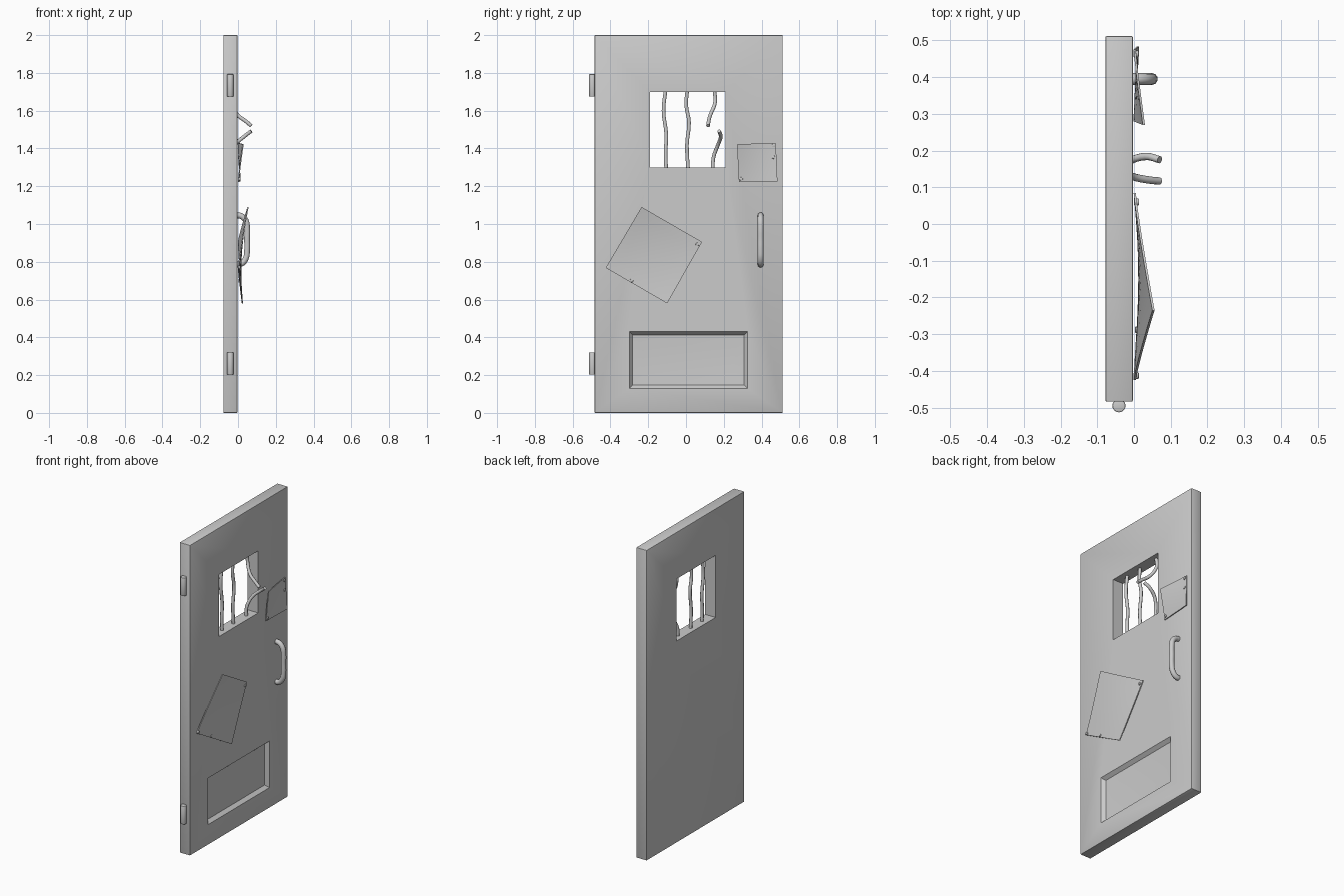
import bpy, bmesh, math
from mathutils import Vector

if "Cube" in bpy.data.objects:
    bpy.data.objects.remove(bpy.data.objects["Cube"])


def mesh_object(name, bm, smooth=None):
    bmesh.ops.recalc_face_normals(bm, faces=bm.faces)
    me = bpy.data.meshes.new(name)
    bm.to_mesh(me)
    bm.free()
    ob = bpy.data.objects.new(name, me)
    bpy.context.collection.objects.link(ob)
    if smooth:
        activate(ob)
        bpy.ops.object.shade_smooth_by_angle(angle=math.radians(smooth))
    return ob


def activate(ob):
    bpy.ops.object.select_all(action='DESELECT')
    ob.select_set(True)
    bpy.context.view_layer.objects.active = ob


def box(name, lo, hi, bevel=0):
    lo, hi = Vector(lo), Vector(hi)
    bm = bmesh.new()
    bmesh.ops.create_cube(bm, size=1)
    for v in bm.verts:
        v.co = (lo + hi) / 2 + v.co * (hi - lo)
    if bevel:
        bmesh.ops.bevel(bm, geom=bm.edges[:], offset=bevel, segments=2,
                        profile=0.5, affect='EDGES')
    return mesh_object(name, bm)


def cut(target, cutter):
    m = target.modifiers.new("cut", 'BOOLEAN')
    m.operation, m.solver, m.object = 'DIFFERENCE', 'EXACT', cutter
    activate(target)
    bpy.ops.object.modifier_apply(modifier=m.name)
    bpy.data.objects.remove(cutter)


def tube(name, pts, r, smooth_path=True):
    cu = bpy.data.curves.new(name, 'CURVE')
    cu.dimensions = '3D'
    cu.bevel_depth, cu.bevel_resolution = r, 3
    cu.use_fill_caps = True
    sp = cu.splines.new('BEZIER')
    sp.bezier_points.add(len(pts) - 1)
    sp.resolution_u = 4
    for bp, p in zip(sp.bezier_points, pts):
        bp.co = p
        bp.handle_left_type = bp.handle_right_type = 'AUTO' if smooth_path else 'VECTOR'
    ob = bpy.data.objects.new(name, cu)
    bpy.context.collection.objects.link(ob)
    activate(ob)
    bpy.ops.object.convert(target='MESH')
    bpy.ops.object.shade_smooth_by_angle(angle=math.radians(50))
    return ob


def cylinder(name, loc, r, depth, axis='Z', bevel=0.002):
    bm = bmesh.new()
    bmesh.ops.create_cone(bm, cap_ends=True, segments=16, radius1=r, radius2=r, depth=depth)
    rims = [e for e in bm.edges if abs(e.verts[0].co.z - e.verts[1].co.z) < 1e-5]
    bmesh.ops.bevel(bm, geom=rims, offset=bevel, segments=2, profile=0.5, affect='EDGES')
    ob = mesh_object(name, bm, 40)
    ob.location = loc
    if axis == 'X':
        ob.rotation_euler.y = math.pi / 2
    return ob


def bent_plate(name, corners, thick=0.006, n=8):
    # corners (x, y, z) in order around the sheet; x is how far each is peeled out
    c = [Vector(p) for p in corners]
    bm = bmesh.new()

    def point(u, v):
        w = ((1 - u) * (1 - v), u * (1 - v), u * v, (1 - u) * v)
        p = sum((k * q for k, q in zip(w, c)), Vector())
        p.x = sum(k ** 1.15 * q.x for k, q in zip(w, c))
        return p

    g = [[bm.verts.new(point(i / n, j / n)) for j in range(n + 1)] for i in range(n + 1)]
    for i in range(n):
        for j in range(n):
            bm.faces.new((g[i][j], g[i + 1][j], g[i + 1][j + 1], g[i][j + 1]))
    ret = bmesh.ops.extrude_face_region(bm, geom=bm.faces[:])
    for v in ret['geom']:
        if isinstance(v, bmesh.types.BMVert):
            v.co.x += thick
    return mesh_object(name, bm, 30)


# door slab with window opening
door = box("door_slab", (-0.078, -0.484, 0), (-0.003, 0.512, 2), 0.004)
cut(door, box("window_cutter", (-0.2, -0.19, 1.3), (0.2, 0.21, 1.7)))

# pressed-in kick dent on the lower front
bm = bmesh.new()
rings = []
for x, m in ((0.022, -0.022), (-0.003, 0), (-0.025, 0.018), (-0.029, 0.07)):
    y0, y1, z0, z1 = -0.30 + m, 0.325 - m, 0.13 + m, 0.43 - m
    rings.append([bm.verts.new((x, y, z)) for y, z in ((y0, z0), (y1, z0), (y1, z1), (y0, z1))])
for a, b in zip(rings, rings[1:]):
    for i in range(4):
        bm.faces.new((a[i], a[(i + 1) % 4], b[(i + 1) % 4], b[i]))
bm.faces.new(rings[0])
bm.faces.new(rings[-1])
cut(door, mesh_object("dent_cutter", bm))
activate(door)
bpy.ops.object.shade_smooth_by_angle(angle=math.radians(35))

# hinge barrels
for nm, z in (("lower", 0.262), ("upper", 1.734)):
    cylinder(nm + "_hinge", (-0.041, -0.495, z), 0.018, 0.118, bevel=0.003)

# warped window bars
B = -0.04
tube("window_bar_left", [(B, -0.105, 1.29), (B, -0.108, 1.38), (B, -0.104, 1.47),
                         (B, -0.119, 1.6), (B, -0.108, 1.71)], 0.01)
tube("window_bar_middle", [(B, 0.011, 1.29), (B, 0.005, 1.42), (B, 0.016, 1.54),
                           (B, 0.001, 1.63), (B, 0.007, 1.71)], 0.01)

# broken bar, both halves bent outward
tube("broken_bar_top", [(B, 0.15, 1.71), (B, 0.154, 1.645), (-0.005, 0.13, 1.58),
                        (0.04, 0.12, 1.545), (0.07, 0.117, 1.52)], 0.01)
tube("broken_bar_bottom", [(B, 0.141, 1.29), (B, 0.146, 1.355), (-0.015, 0.17, 1.42),
                           (0.035, 0.184, 1.465), (0.07, 0.175, 1.492)], 0.01)

# pull handle
H = 0.395
tube("pull_handle", [(-0.01, H, 1.045), (0.015, H, 1.043), (0.04, H, 1.02), (0.048, H, 0.98),
                     (0.048, H, 0.92), (0.048, H, 0.86), (0.04, H, 0.815), (0.015, H, 0.788),
                     (-0.01, H, 0.786)], 0.016)

# loose patch plates, peeled at opposite corners
bent_plate("large_patch_plate", [(0.05, -0.235, 1.09), (-0.001, 0.085, 0.905),
                                 (0.02, -0.10, 0.58), (-0.001, -0.425, 0.768)])
bent_plate("small_patch_plate", [(0.024, 0.27, 1.422), (-0.001, 0.475, 1.43),
                                 (0.008, 0.484, 1.226), (-0.001, 0.28, 1.222)])

# bolts
for i, (x, y, z) in enumerate(((0.007, 0.06, 0.892), (0.01, -0.288, 0.70), (0.006, -0.413, 0.77),
                               (0.006, 0.463, 1.416), (0.006, 0.463, 1.354),
                               (0.006, 0.292, 1.239))):
    cylinder(f"bolt_{i + 1}", (x, y, z), 0.009, 0.014, 'X')
